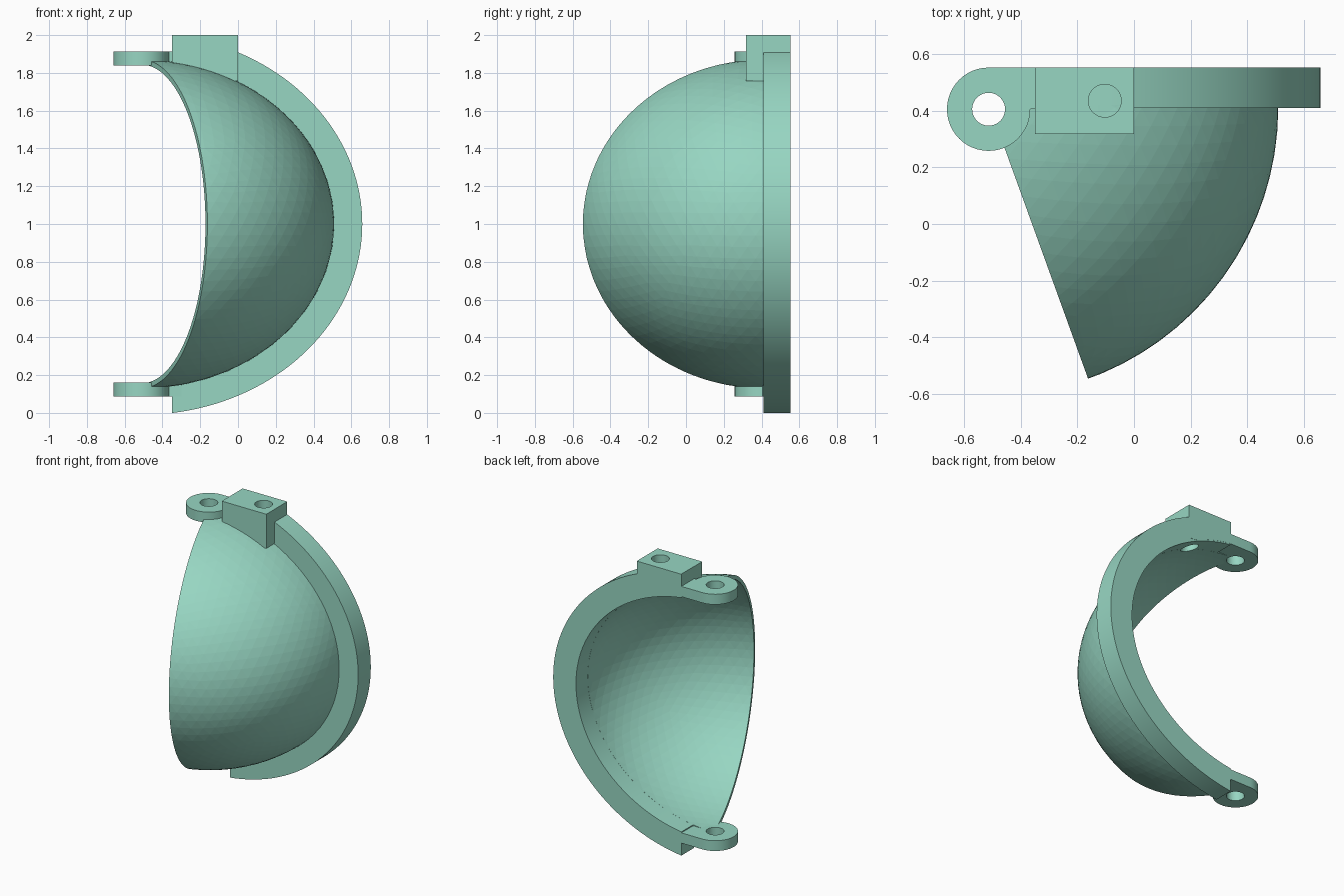
import bpy, bmesh
from math import cos, sin, acos, pi
from mathutils import Vector, Matrix

cube = bpy.data.objects.get("Cube")
if cube:
    bpy.data.objects.remove(cube, do_unlink=True)

mint = bpy.data.materials.new("mint_plastic")
mint.use_nodes = True
mint.diffuse_color = (0.31, 0.67, 0.54, 1)
mint.node_tree.nodes["Principled BSDF"].inputs["Base Color"].default_value = mint.diffuse_color

CENTRE = Vector((-0.508, 0.41, 1.0))     # middle of the bowl, on the hinge axis
OUTER, INNER = (1.017, 0.87), (0.987, 0.843)   # radii across and up
RIM = (1.166, 1.01)
BACK = 0.552
RIM_END = -0.35
HINGE = Vector((-0.513, 0.405, 1.0))
HINGE_R, HOLE_R = 0.147, 0.058


def finish(bm, name):
    bmesh.ops.recalc_face_normals(bm, faces=bm.faces)
    me = bpy.data.meshes.new(name)
    bm.to_mesh(me)
    bm.free()
    me.materials.append(mint)
    ob = bpy.data.objects.new(name, me)
    bpy.context.collection.objects.link(ob)
    return ob


def ellipsoid(radii):
    bm = bmesh.new()
    bmesh.ops.create_icosphere(bm, subdivisions=5, radius=1)
    bmesh.ops.transform(bm, verts=bm.verts, matrix=Matrix.Translation(CENTRE)
                        @ Matrix.Diagonal((radii[0], radii[0], radii[1], 1)))
    return bm


def slice_off(bm, point, normal):
    """Remove what lies in front of a plane and cap the cut."""
    cut = bmesh.ops.bisect_plane(bm, geom=bm.verts[:] + bm.edges[:] + bm.faces[:],
                                 plane_co=point, plane_no=normal, clear_outer=True)
    edges = [e for e in cut["geom_cut"] if isinstance(e, bmesh.types.BMEdge)]
    bmesh.ops.holes_fill(bm, edges=edges, sides=0)


def prism(profile, low, high, name):
    """Upright solid from an outline in x and y."""
    bm = bmesh.new()
    face = bm.faces.new([bm.verts.new((x, y, low)) for x, y in profile])
    ext = bmesh.ops.extrude_face_region(bm, geom=[face])
    verts = [v for v in ext["geom"] if isinstance(v, bmesh.types.BMVert)]
    bmesh.ops.translate(bm, verts=verts, vec=(0, 0, high - low))
    return finish(bm, name)


def circle(x, y, r, n=48):
    return [(x + r * cos(2 * pi * i / n), y + r * sin(2 * pi * i / n)) for i in range(n)]


def carve(ob, cutters):
    """Subtract the cutters and keep the result as plain mesh."""
    for c in cutters:
        mod = ob.modifiers.new("cut", "BOOLEAN")
        mod.operation, mod.solver, mod.object = "DIFFERENCE", "EXACT", c
    deps = bpy.context.evaluated_depsgraph_get()
    me = bpy.data.meshes.new_from_object(ob.evaluated_get(deps))
    ob.modifiers.clear()
    ob.data = me


# Cutters
hinge_hole = prism(circle(HINGE.x, HINGE.y, HOLE_R), -0.2, 2.2, "hinge_hole_cutter")
lug_hole = prism(circle(-0.103, 0.435, HOLE_R), 1.5, 2.2, "lug_hole_cutter")
cavity = finish(ellipsoid(INNER), "cavity_cutter")
lug_cavity = finish(ellipsoid([r + 0.01 for r in INNER]), "lug_cavity_cutter")

# Bowl shell: part of a hollow ellipsoid, cut at the rim and along a slanted plane
bm = ellipsoid(OUTER)
slice_off(bm, CENTRE + Vector((0, 0.01, 0)), (0, 1, 0))
slice_off(bm, CENTRE, Vector((-0.815, -0.295, 0)).normalized())
shell = finish(bm, "bowl_shell")
carve(shell, [cavity, hinge_hole, lug_hole])

# Flat rim around the bowl
bm = bmesh.new()
STEPS = 72
rows = []
for radii in (RIM, INNER):
    limit = acos((RIM_END - CENTRE.x) / radii[0])
    angles = [limit * (2 * i / STEPS - 1) for i in range(STEPS + 1)]
    rows.append([bm.verts.new((CENTRE.x + radii[0] * cos(a), CENTRE.y,
                               CENTRE.z + radii[1] * sin(a))) for a in angles])
for i in range(STEPS):
    bm.faces.new((rows[0][i], rows[0][i + 1], rows[1][i + 1], rows[1][i]))
ext = bmesh.ops.extrude_face_region(bm, geom=bm.faces[:])
bmesh.ops.translate(bm, verts=[v for v in ext["geom"] if isinstance(v, bmesh.types.BMVert)],
                    vec=(0, BACK - CENTRE.y, 0))
rim = finish(bm, "rim")
carve(rim, [lug_hole])

# Hinge ears: round tab with a neck running into the rim
ear = [(HINGE.x + HINGE_R * cos(a), HINGE.y + HINGE_R * sin(a))
       for a in [pi / 2 + 1.5 * pi * i / 36 for i in range(37)]]
ear += [(-0.3, CENTRE.y), (-0.3, BACK)]
ears = []
for name, low in (("top_hinge_ear", 1.84), ("bottom_hinge_ear", 0.088)):
    ob = prism(ear, low, low + 0.073, name)
    carve(ob, [hinge_hole])
    ears.append(ob)

# Mounting lug on top of the rim
lug = prism([(RIM_END, 0.318), (0, 0.318), (0, BACK + 0.001), (RIM_END, BACK + 0.001)],
            1.757, 2.0, "mounting_lug")
# Extend the trimmed underside straight back through the rim
bm = bmesh.new()
ring = [(CENTRE.x + (INNER[0] + 0.01) * cos(a), CENTRE.z + (INNER[1] + 0.01) * sin(a))
        for a in [2 * pi * i / 96 for i in range(96)]]
face = bm.faces.new([bm.verts.new((x, CENTRE.y, z)) for x, z in ring])
ext = bmesh.ops.extrude_face_region(bm, geom=[face])
bmesh.ops.translate(bm, verts=[v for v in ext["geom"] if isinstance(v, bmesh.types.BMVert)],
                    vec=(0, 0.3, 0))
rim_cavity = finish(bm, "rim_cavity_cutter")
carve(lug, [lug_cavity, rim_cavity, lug_hole])

for c in (hinge_hole, lug_hole, cavity, lug_cavity, rim_cavity):
    bpy.data.objects.remove(c, do_unlink=True)

# Smooth the machined curves, keep the bowl faceted
bpy.ops.object.select_all(action="DESELECT")
for ob in [rim, lug] + ears:
    ob.select_set(True)
bpy.context.view_layer.objects.active = rim
bpy.ops.object.shade_smooth_by_angle()
